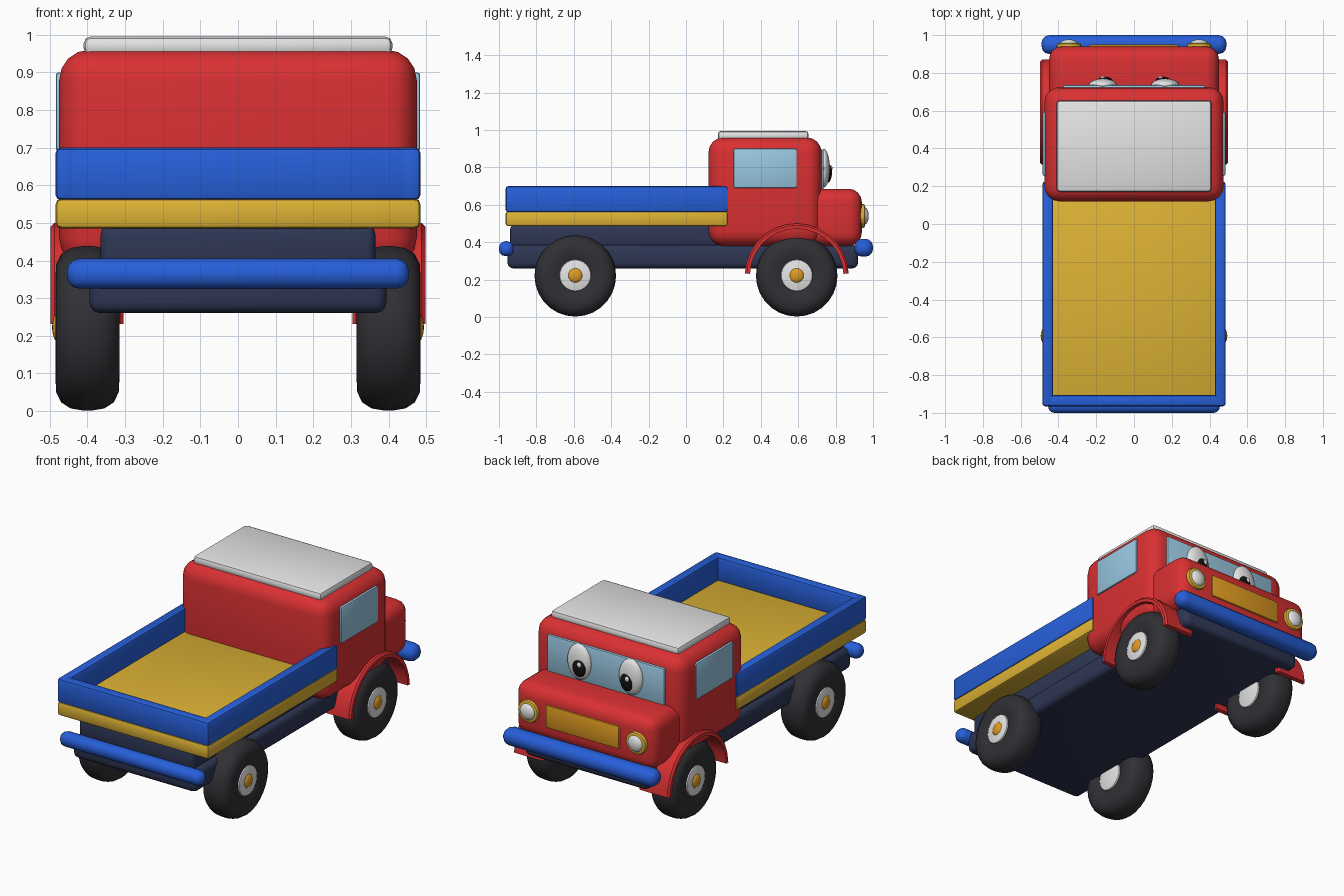
import bpy, bmesh, math
from mathutils import Matrix

if "Cube" in bpy.data.objects:
    bpy.data.objects.remove(bpy.data.objects["Cube"])

COLOURS = {
    "red": (0.70, 0.03, 0.032), "blue": (0.02, 0.115, 0.70),
    "yellow": (0.73, 0.45, 0.035), "navy": (0.027, 0.037, 0.088),
    "white": (0.78, 0.78, 0.78), "glass": (0.32, 0.58, 0.76),
    "rubber": (0.03, 0.03, 0.036), "amber": (0.74, 0.33, 0.015),
    "black": (0.006, 0.006, 0.006),
}
MATS = {}
for key, rgb in COLOURS.items():
    MATS[key] = bpy.data.materials.new(key)
    MATS[key].diffuse_color = (*rgb, 1)


def finish(bm, name, colour, angle=40):
    bmesh.ops.recalc_face_normals(bm, faces=bm.faces[:])
    mesh = bpy.data.meshes.new(name)
    bm.to_mesh(mesh)
    bm.free()
    mesh.materials.append(MATS[colour])
    ob = bpy.data.objects.new(name, mesh)
    bpy.context.collection.objects.link(ob)
    bpy.ops.object.select_all(action='DESELECT')
    ob.select_set(True)
    bpy.context.view_layer.objects.active = ob
    bpy.ops.object.shade_smooth_by_angle(angle=math.radians(angle))
    return ob


def box(name, colour, xs, ys, zs, bevel=0.0, seg=3):
    """Rounded box between the given limits."""
    bm = bmesh.new()
    bmesh.ops.create_cube(bm, size=1)
    for v in bm.verts:
        v.co = [(a + b) / 2 + c * (b - a) for (a, b), c in zip((xs, ys, zs), v.co)]
    if bevel:
        bmesh.ops.bevel(bm, geom=bm.edges[:], offset=bevel, segments=seg,
                        profile=0.5, affect='EDGES')
    return finish(bm, name, colour)


def ball(name, colour, centre, radii):
    bm = bmesh.new()
    bmesh.ops.create_uvsphere(bm, u_segments=20, v_segments=12, radius=1)
    bmesh.ops.scale(bm, vec=radii, verts=bm.verts[:])
    bmesh.ops.translate(bm, vec=centre, verts=bm.verts[:])
    return finish(bm, name, colour)


def disc(name, colour, centre, radius, depth, axis, bevel=0.0):
    """Cylinder along the x or y axis."""
    bm = bmesh.new()
    bmesh.ops.create_cone(bm, cap_ends=True, segments=24, radius1=radius,
                          radius2=radius, depth=depth)
    if bevel:
        rim = [e for e in bm.edges if abs(e.verts[0].co.z - e.verts[1].co.z) < 1e-5]
        bmesh.ops.bevel(bm, geom=rim, offset=bevel, segments=2, profile=0.5, affect='EDGES')
    turn = Matrix.Rotation(math.pi / 2, 4, 'Y' if axis == 'x' else 'X')
    bmesh.ops.transform(bm, matrix=Matrix.Translation(centre) @ turn, verts=bm.verts[:])
    return finish(bm, name, colour)


def sweep(name, colour, section, centre, start, end, steps, closed):
    """Turn a closed (radius, x) section around the x axis."""
    bm = bmesh.new()
    rings = []
    for i in range(steps if closed else steps + 1):
        a = start + (end - start) * i / steps
        rings.append([bm.verts.new((centre[0] + x, centre[1] + r * math.cos(a),
                                    centre[2] + r * math.sin(a))) for r, x in section])
    n = len(section)
    for i in range(steps):
        p, q = rings[i], rings[(i + 1) % len(rings)]
        for j in range(n):
            k = (j + 1) % n
            bm.faces.new((p[j], p[k], q[k], q[j]))
    if not closed:
        bm.faces.new(rings[0])
        bm.faces.new(rings[-1])
    return finish(bm, name, colour)


# Chassis
box("lower_chassis", "navy", (-0.395, 0.395), (-0.955, 0.92), (0.26, 0.385), 0.03)
box("upper_chassis", "navy", (-0.365, 0.365), (-0.94, 0.2), (0.37, 0.495), 0.025)

# Cab, hood and roof
box("cab", "red", (-0.475, 0.475), (0.12, 0.725), (0.38, 0.96), 0.08, 4)
box("hood", "red", (-0.45, 0.45), (0.6, 0.94), (0.38, 0.685), 0.07, 4)
box("roof", "white", (-0.41, 0.41), (0.17, 0.655), (0.945, 0.995), 0.018, 2)

# Windows
box("windshield", "glass", (-0.375, 0.375), (0.70, 0.735), (0.68, 0.895), 0.008, 2)
for s in (-1, 1):
    box("side_window", "glass", sorted((s * 0.45, s * 0.484)), (0.255, 0.592),
        (0.69, 0.9), 0.008, 2)

# Cargo bed
box("bed_floor", "yellow", (-0.485, 0.485), (-0.965, 0.225), (0.485, 0.565), 0.016, 2)
for s in (-1, 1):
    box("bed_side", "blue", sorted((s * 0.428, s * 0.485)), (-0.965, 0.225),
        (0.56, 0.70), 0.015, 2)
box("tailgate", "blue", (-0.485, 0.485), (-0.965, -0.905), (0.56, 0.70), 0.015, 2)

# Bumpers
box("rear_bumper", "blue", (-0.455, 0.455), (-1.0, -0.922), (0.325, 0.405), 0.034, 3)
box("front_bumper", "blue", (-0.49, 0.49), (0.9, 1.0), (0.322, 0.418), 0.042, 3)

# Wheels: tyre section is mirrored across the wheel's middle plane
half = [(0.07, 0.068), (0.1, 0.078), (0.135, 0.085), (0.17, 0.083),
        (0.197, 0.07), (0.213, 0.045), (0.218, 0.015)]
tyre = half + [(r, -x) for r, x in reversed(half)]
for s in (-1, 1):
    for y in (-0.592, 0.592):
        sweep("tyre", "rubber", tyre, (s * 0.4, y, 0.22), 0, 2 * math.pi, 28, True)
        disc("wheel_hub", "white", (s * 0.4, y, 0.222), 0.085, 0.164, 'x', 0.008)
        ball("hub_cap", "amber", (s * 0.476, y, 0.222), (0.018, 0.04, 0.04))

# Front fenders
arch = [(0.25, -0.097), (0.268, -0.097), (0.278, -0.087), (0.278, 0.087),
        (0.268, 0.097), (0.25, 0.097)]
for s in (-1, 1):
    sweep("front_fender", "red", arch, (s * 0.401, 0.592, 0.222),
          math.radians(2), math.radians(178), 14, False)

# Grille and headlights
box("grille", "amber", (-0.235, 0.235), (0.92, 0.95), (0.475, 0.605), 0.006, 2)
for s in (-1, 1):
    disc("headlight_rim", "yellow", (s * 0.345, 0.94, 0.54), 0.064, 0.034, 'y', 0.01)
    ball("headlight_lens", "white", (s * 0.345, 0.953, 0.54), (0.047, 0.024, 0.047))

# Eyes on the windshield
for s in (-1, 1):
    x = s * 0.165
    ball("eye_white", "white", (x, 0.737, 0.795), (0.075, 0.032, 0.103))
    ball("pupil", "black", (x - s * 0.012, 0.758, 0.77), (0.041, 0.022, 0.052))
    ball("eye_glint", "white", (x - s * 0.012 - 0.012, 0.775, 0.795), (0.013, 0.008, 0.015))

for m in bpy.data.materials:
    if m.users and not m.is_grease_pencil:
        m.use_nodes = True
        m.node_tree.nodes["Principled BSDF"].inputs["Base Color"].default_value = m.diffuse_color
